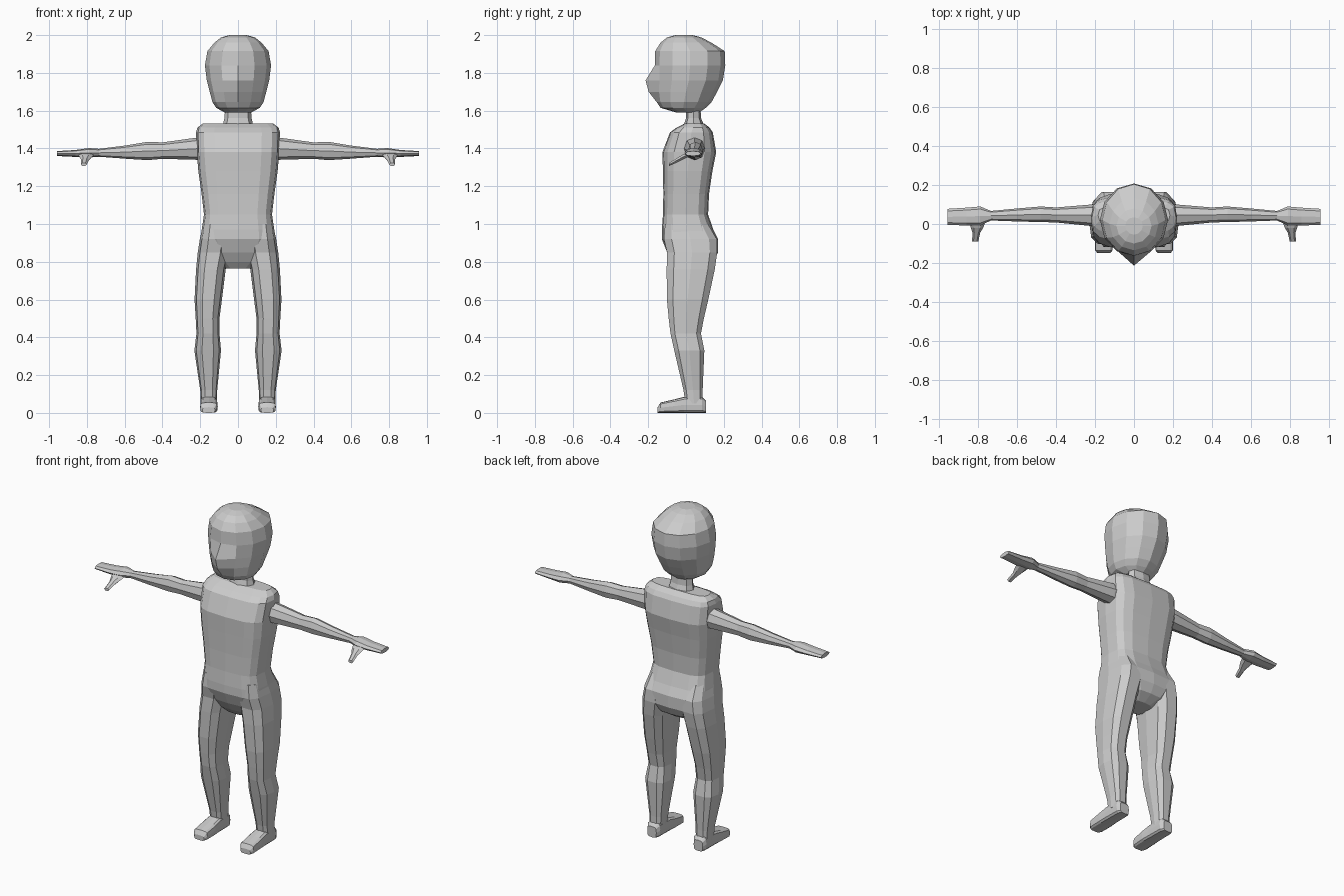
import bpy, bmesh, math


def loft(name, axis, sections, sides=12, power=2.0, mirror=False):
    """Loft closed rings along an axis; section = (t, a_min, a_max, b_min, b_max)."""
    bm = bmesh.new()
    rings = []
    for t, a0, a1, b0, b1 in sections:
        ring = []
        for i in range(sides):
            ang = 2 * math.pi * i / sides
            c, s = math.cos(ang), math.sin(ang)
            c = math.copysign(abs(c) ** (2 / power), c) if abs(c) > 1e-6 else 0
            s = math.copysign(abs(s) ** (2 / power), s) if abs(s) > 1e-6 else 0
            co = [(a0 + a1) / 2 + c * (a1 - a0) / 2, (b0 + b1) / 2 + s * (b1 - b0) / 2]
            co.insert("xyz".index(axis), t)
            ring.append(bm.verts.new(co))
        rings.append(ring)
    for lo, hi in zip(rings, rings[1:]):
        for i in range(sides):
            j = (i + 1) % sides
            bm.faces.new((lo[i], lo[j], hi[j], hi[i]))
    bm.faces.new(rings[0])
    bm.faces.new(rings[-1])
    bmesh.ops.recalc_face_normals(bm, faces=bm.faces)
    mesh = bpy.data.meshes.new(name)
    bm.to_mesh(mesh)
    bm.free()
    ob = bpy.data.objects.new(name, mesh)
    bpy.context.collection.objects.link(ob)
    if mirror:
        ob.modifiers.new("Mirror", "MIRROR")
    return ob


def sym(rows):
    """Expand (t, half_width, b_min, b_max) to a symmetric section."""
    return [(t, -w, w, b0, b1) for t, w, b0, b1 in rows]


# Head
head = loft("head", "z", sym([
    (1.59, .07, -.05, .07),
    (1.615, .115, -.135, .105),
    (1.645, .135, -.155, .135),
    (1.70, .15, -.165, .165),
    (1.76, .165, -.165, .195),
    (1.84, .175, -.165, .208),
    (1.915, .162, -.163, .205),
    (1.96, .125, -.135, .135),
    (1.988, .09, -.10, .08),
    (2.0, .045, -.055, .035)]))
# Pointed nose ridge pulled out of the front edge of the face
for v in head.data.vertices:
    if abs(v.co.x) < 1e-4 and v.co.y < -.1:
        if abs(v.co.z - 1.70) < .001:
            v.co.y = -.198
        elif abs(v.co.z - 1.76) < .001:
            v.co.y = -.214

# Neck
loft("neck", "z", sym([(1.50, .085, -.02, .105), (1.56, .072, .0, .08),
                       (1.64, .066, .0, .075)]), 8, 2.4)

# Torso
loft("torso", "z", sym([
    (.765, .07, -.04, .09),
    (.80, .12, -.07, .145),
    (.85, .165, -.10, .17),
    (.92, .198, -.128, .17),
    (.97, .192, -.128, .145),
    (1.05, .18, -.122, .117),
    (1.16, .193, -.12, .122),
    (1.28, .21, -.122, .14),
    (1.38, .218, -.125, .16),
    (1.485, .222, -.085, .142),
    (1.51, .215, -.05, .125),
    (1.533, .185, -.005, .095)]), 16, 3.4)

# Legs
loft("leg", "z", [
    (.05, .112, .198, -.005, .09),
    (.12, .11, .2, -.015, .09),
    (.33, .09, .231, -.065, .10),
    (.42, .098, .22, -.085, .082),
    (.50, .098, .224, -.095, .098),
    (.60, .085, .23, -.105, .122),
    (.76, .065, .222, -.107, .157),
    (.85, .045, .213, -.105, .17),
    (.92, .04, .202, -.122, .168),
    (1.0, .05, .185, -.115, .12)], 10, 2.8, True)

# Feet
loft("foot", "y", [
    (-.15, .122, .188, 0, .03),
    (-.135, .11, .2, 0, .055),
    (-.06, .107, .2, 0, .072),
    (-.01, .11, .198, 0, .085),
    (.085, .112, .196, 0, .085),
    (.105, .125, .185, 0, .065)], 12, 4.0, True)

# Arms with flat mitten hands
loft("arm", "x", [
    (.15, -.01, .10, 1.335, 1.462),
    (.22, -.01, .10, 1.34, 1.457),
    (.40, .008, .085, 1.345, 1.432),
    (.48, .01, .09, 1.338, 1.435),
    (.60, .013, .08, 1.346, 1.415),
    (.735, .018, .067, 1.356, 1.398),
    (.79, -.008, .09, 1.352, 1.402),
    (.86, -.008, .084, 1.355, 1.392),
    (.957, -.004, .078, 1.36, 1.386)], 8, 2.2, True)

# Thumbs
loft("thumb", "y", [
    (.02, .76, .85, 1.358, 1.385),
    (-.02, .775, .838, 1.338, 1.368),
    (-.045, .79, .83, 1.325, 1.352),
    (-.09, .80, .832, 1.306, 1.324)], 6, 2.2, True)
